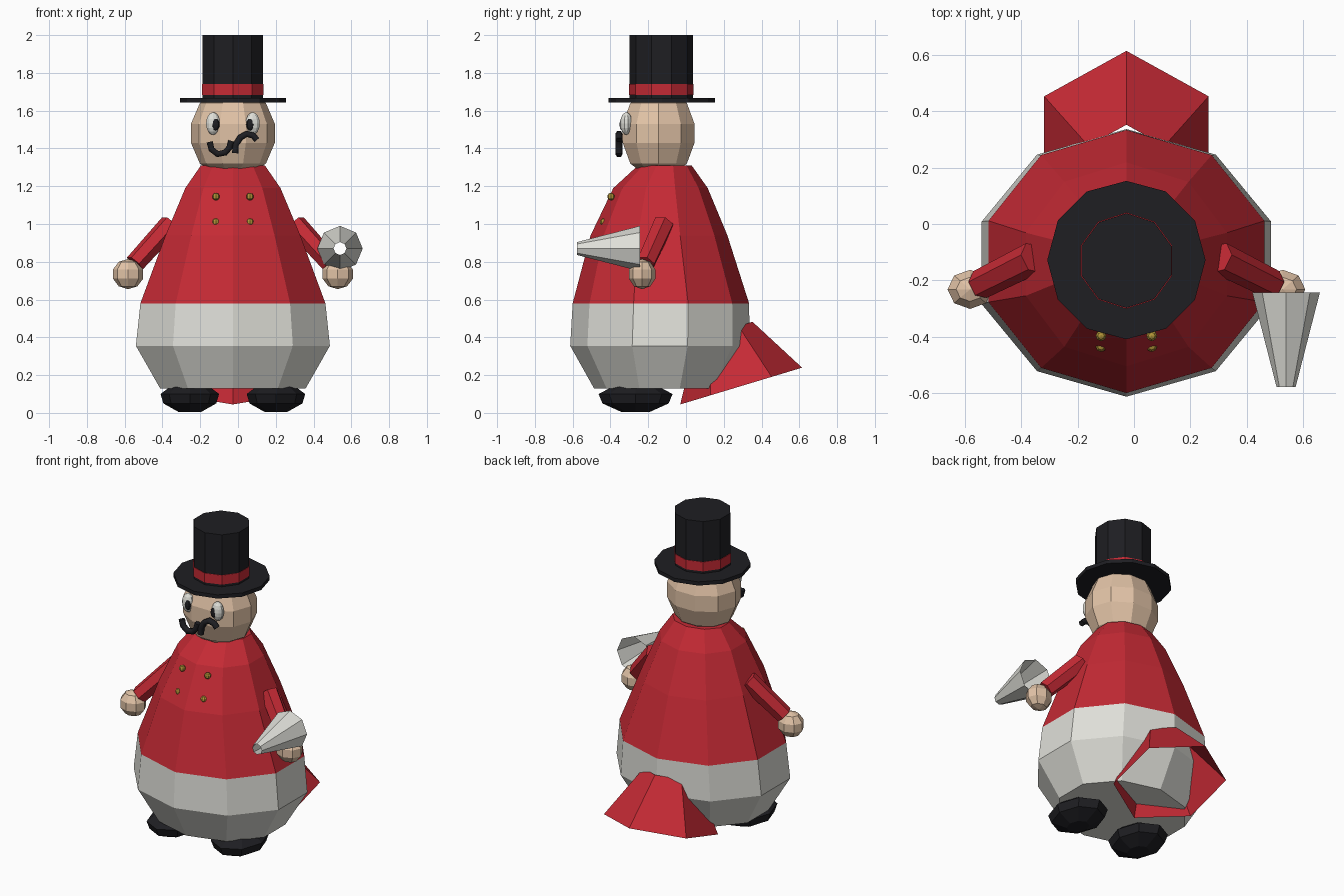
import bpy, bmesh
from math import sin, cos, pi, radians
from mathutils import Vector, Matrix

if "Cube" in bpy.data.objects:
    bpy.data.objects.remove(bpy.data.objects["Cube"])

CX, CY = -0.027, -0.132  # figure axis


def material(name, rgb):
    m = bpy.data.materials.new(name)
    m.diffuse_color = (*rgb, 1)
    m.use_nodes = True
    m.node_tree.nodes["Principled BSDF"].inputs["Base Color"].default_value = m.diffuse_color
    return m


RED = material("red", (0.56, 0.023, 0.035))
WHITE = material("off_white", (0.74, 0.74, 0.69))
SKIN = material("skin", (0.75, 0.54, 0.38))
BLACK = material("black", (0.013, 0.013, 0.016))
GOLD = material("gold", (0.45, 0.3, 0.04))


def finish(name, bm, mat, matrix=None):
    bmesh.ops.recalc_face_normals(bm, faces=bm.faces)
    if matrix:
        bm.transform(matrix)
    me = bpy.data.meshes.new(name)
    bm.to_mesh(me)
    bm.free()
    ob = bpy.data.objects.new(name, me)
    bpy.context.collection.objects.link(ob)
    me.materials.append(mat)
    return ob


def loft(name, mat, n, rings, phase=0.0, bottom=True, top=True, matrix=None):
    """Stack n-sided rings given as (z, cx, cy, rx, ry)."""
    bm = bmesh.new()
    loops = [[bm.verts.new((cx + rx * cos(phase + 2 * pi * i / n),
                            cy + ry * sin(phase + 2 * pi * i / n), z))
              for i in range(n)] for z, cx, cy, rx, ry in rings]
    for a, b in zip(loops, loops[1:]):
        for i in range(n):
            j = (i + 1) % n
            bm.faces.new((a[i], a[j], b[j], b[i]))
    if bottom:
        bm.faces.new(loops[0][::-1])
    if top:
        bm.faces.new(loops[-1])
    return finish(name, bm, mat, matrix)


def ball(name, mat, loc, size, seg=8, rings=4):
    bm = bmesh.new()
    bmesh.ops.create_uvsphere(bm, u_segments=seg, v_segments=rings, radius=1)
    return finish(name, bm, mat,
                  Matrix.Translation(loc) @ Matrix.Diagonal((*size, 1)))


def axis(origin, direction):
    q = Vector(direction).to_track_quat('Z', 'Y')
    return Matrix.Translation(origin) @ q.to_matrix().to_4x4()


# Pear-shaped body: white trousers below, red coat above
loft("trousers", WHITE, 10,
     [(0.13, CX, -0.14, 0.405, 0.347), (0.355, CX, -0.138, 0.54, 0.475),
      (0.58, CX, -0.133, 0.515, 0.467)], phase=pi / 2, top=False)
loft("coat", RED, 10,
     [(0.58, CX, -0.133, 0.515, 0.467), (0.94, CX, -0.143, 0.375, 0.362),
      (1.19, CX, -0.135, 0.265, 0.25), (1.31, CX, -0.112, 0.178, 0.142)],
     phase=pi / 2, bottom=False)

# Head
loft("head", SKIN, 10,
     [(z, CX, -0.145, r, r * 0.9) for z, r in
      ((1.29, 0.13), (1.32, 0.175), (1.43, 0.222), (1.53, 0.222),
       (1.64, 0.175), (1.655, 0.15))])

# Top hat
loft("hat_brim", BLACK, 12,
     [(z, CX, -0.128, 0.281, 0.281) for z in (1.643, 1.667)])
for name, mat, z0, z1, r in (("hat_crown", BLACK, 1.665, 2.0, 0.168),
                             ("hat_band", RED, 1.682, 1.742, 0.171)):
    loft(name, mat, 10, [(z, CX, -0.13, r, r) for z in (z0, z1)],
         phase=pi / 2)

# Paired parts
for side, s in (("left", -1), ("right", 1)):
    def at(dx, y, z):
        return Vector((CX + s * dx, y, z))

    # Eye
    ball(side + "_eye", WHITE, at(0.105, -0.316, 1.532), (0.039, 0.032, 0.06), 10, 8)
    ball(side + "_pupil", BLACK, at(0.092, -0.338, 1.527), (0.022, 0.014, 0.032), 8, 6)
    # Arm and hand
    a, b = at(0.33, -0.12, 1.0), at(0.52, -0.215, 0.79)
    d = b - a
    loft(side + "_arm", RED, 6,
         [(0, 0, 0, 0.058, 0.058), (d.length, 0, 0, 0.053, 0.053)],
         matrix=axis(a, d))
    ball(side + "_hand", SKIN, at(0.555, -0.232, 0.735), (0.084, 0.073, 0.08), 8, 5)
    # Shoe
    sx = CX + s * 0.228
    loft(side + "_shoe", BLACK, 8,
         [(0.005, sx, -0.267, 0.06, 0.075), (0.05, sx, -0.267, 0.14, 0.175),
          (0.1, sx, -0.267, 0.155, 0.196), (0.145, sx, -0.267, 0.095, 0.11),
          (0.165, sx, -0.267, 0.04, 0.05)])
    # Coat buttons
    for y, z, r in ((-0.397, 1.145, 0.02), (-0.435, 1.01, 0.02), (-0.468, 0.865, 0.017)):
        ball(side + "_button", GOLD, at(0.09, y, z), (r, r, r), 8, 5)

# Curling moustache: two hooks, one arching down and one up
for name, pts in (
        ("left_moustache", ((-0.15, 1.435), (-0.14, 1.395), (-0.108, 1.37),
                            (-0.068, 1.378), (-0.045, 1.405), (-0.035, 1.44))),
        ("right_moustache", ((-0.015, 1.375), (-0.012, 1.42), (0.012, 1.458),
                             (0.045, 1.477), (0.08, 1.468), (0.1, 1.445)))):
    cu = bpy.data.curves.new(name, 'CURVE')
    cu.dimensions = '3D'
    cu.bevel_depth = 0.019
    cu.bevel_resolution = 1
    cu.use_fill_caps = True
    sp = cu.splines.new('POLY')
    sp.points.add(len(pts) - 1)
    for p, (x, z) in zip(sp.points, pts):
        p.co = (x, -0.355, z, 1)
    cu.materials.append(BLACK)
    bpy.context.collection.objects.link(bpy.data.objects.new(name, cu))

# Megaphone: open cone, narrow end forward
loft("megaphone", WHITE, 8,
     [(0, 0, 0, 0.12, 0.12), (0.335, 0, 0, 0.034, 0.034)],
     bottom=False, top=False, matrix=axis((0.54, -0.243, 0.87), (0, -1, 0)))

# Coat tail: open six-sided cone, tilted backward behind the body
loft("coat_tail", RED, 6,
     [(0, 0, 0, 0.337, 0.337), (0.308, 0, 0, 0.156, 0.156)],
     phase=pi / 2, bottom=False, top=False,
     matrix=Matrix.Translation((CX, 0.292, 0.142)) @ Matrix.Rotation(radians(16.8), 4, 'X'))
